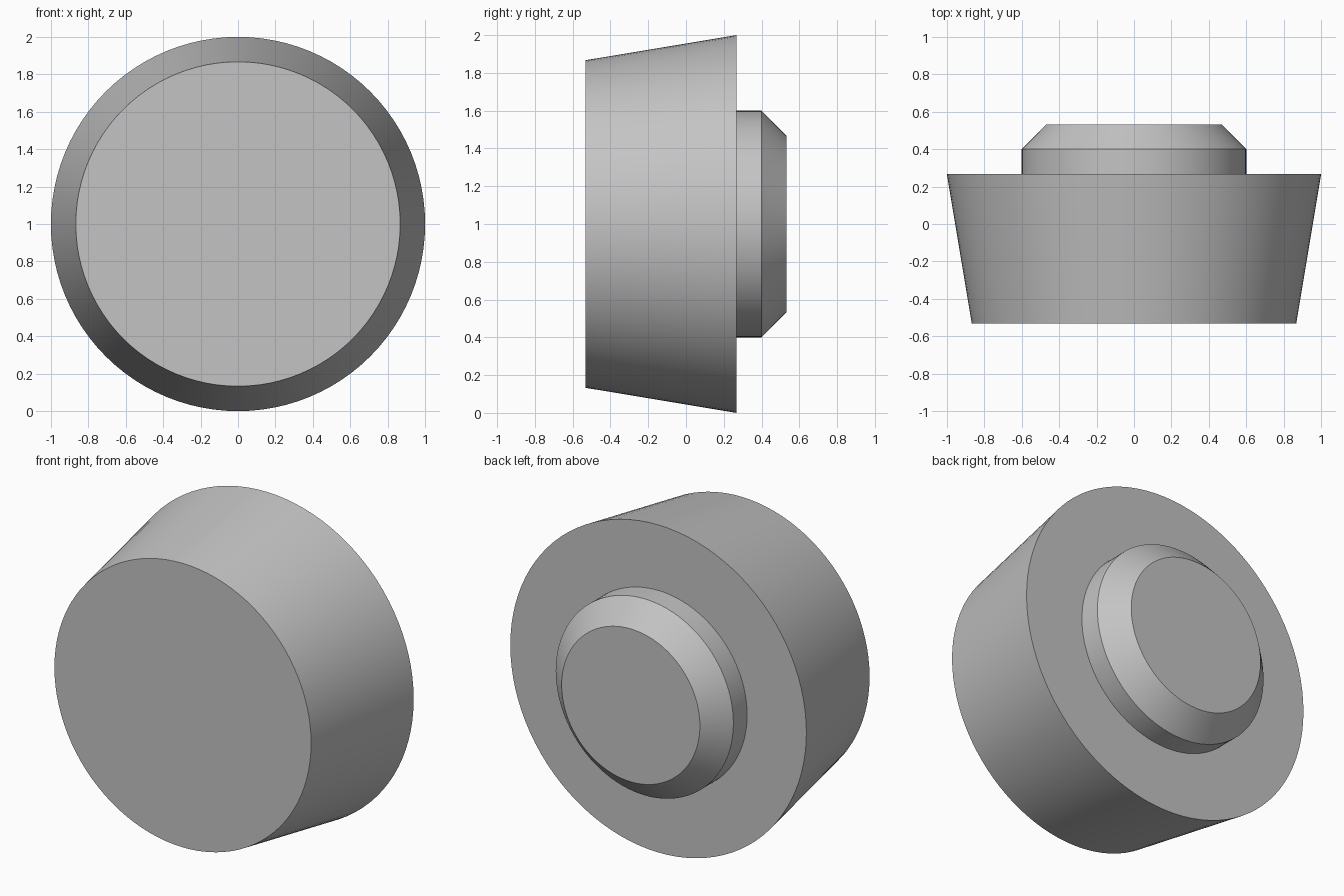
import bpy
import bmesh
from math import cos, sin, tau, radians

SEGMENTS = 96
CENTRE_Z = 1.0

cube = bpy.data.objects.get("Cube")
if cube:
    bpy.data.objects.remove(cube, do_unlink=True)

# Single grey finish
grey = bpy.data.materials.new("plain_grey")
grey.use_nodes = True
grey.diffuse_color = (0.55, 0.55, 0.55, 1)
grey.node_tree.nodes["Principled BSDF"].inputs["Base Color"].default_value = grey.diffuse_color


def turned_solid(name, profile):
    """Turn (radius, y) points around the y axis and cap both ends."""
    bm = bmesh.new()
    rings = []
    for radius, y in profile:
        rings.append([
            bm.verts.new((radius * cos(tau * i / SEGMENTS), y,
                          CENTRE_Z + radius * sin(tau * i / SEGMENTS)))
            for i in range(SEGMENTS)])
    for a, b in zip(rings, rings[1:]):
        for i in range(SEGMENTS):
            j = (i + 1) % SEGMENTS
            bm.faces.new((a[i], a[j], b[j], b[i]))
    bm.faces.new(rings[0])
    bm.faces.new(rings[-1])
    bmesh.ops.recalc_face_normals(bm, faces=bm.faces[:])

    mesh = bpy.data.meshes.new(name)
    bm.to_mesh(mesh)
    bm.free()
    mesh.materials.append(grey)
    obj = bpy.data.objects.new(name, mesh)
    bpy.context.collection.objects.link(obj)
    bpy.ops.object.select_all(action="DESELECT")
    obj.select_set(True)
    bpy.context.view_layer.objects.active = obj
    bpy.ops.object.shade_smooth_by_angle(angle=radians(30))
    return obj


# Tapered head, flat shoulder and chamfered rear boss as one turned piece
turned_solid("tapered_button", [
    (0.867, -0.533),   # front face edge
    (1.0, 0.267),      # widest rim
    (0.6, 0.267),      # foot of the boss
    (0.6, 0.4),        # start of the chamfer
    (0.467, 0.533),    # back face edge
])
